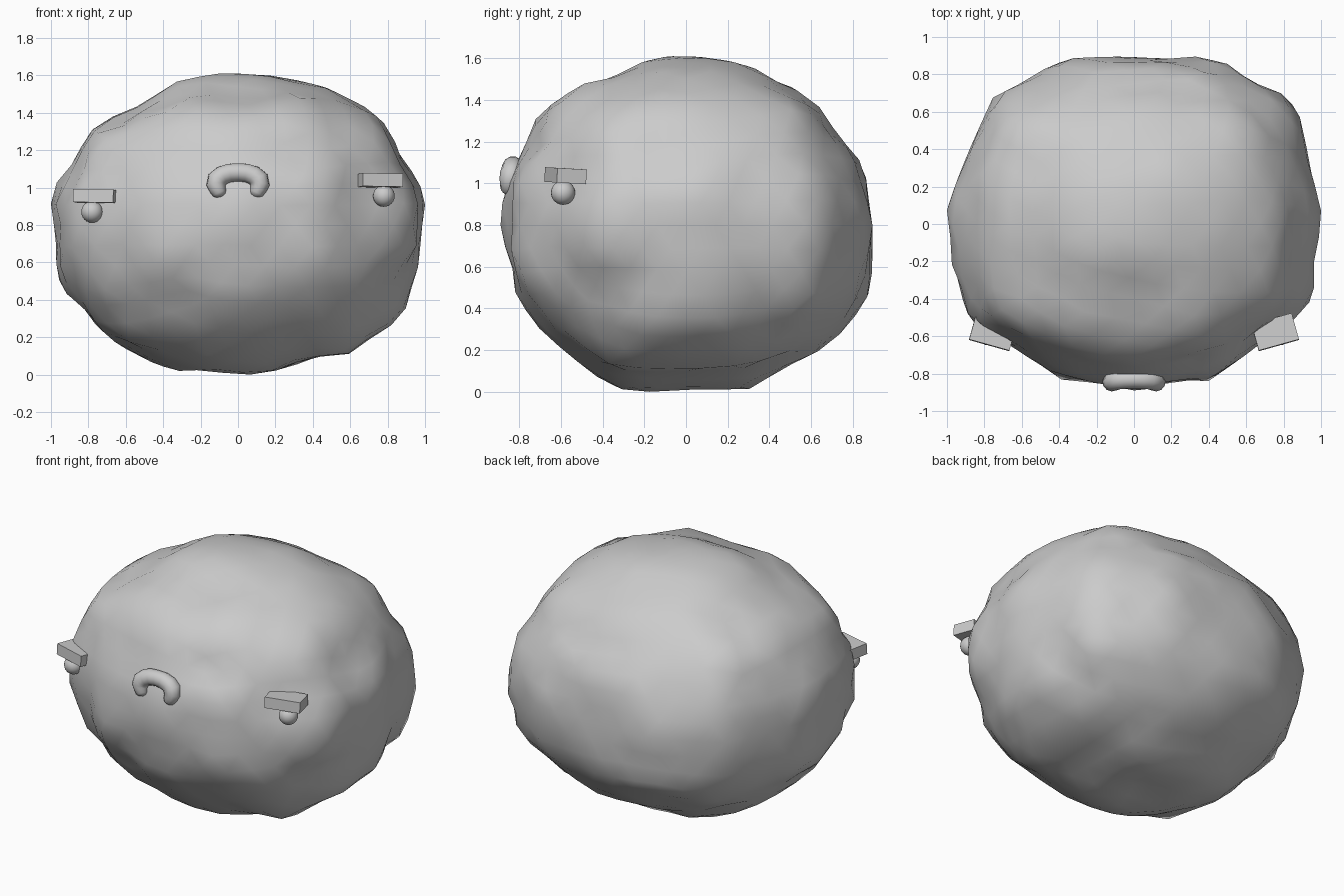
import bpy, bmesh, math
from mathutils import Vector, noise

if "Cube" in bpy.data.objects:
    bpy.data.objects.remove(bpy.data.objects["Cube"])

AX = Vector((1.0, 0.88, 0.80))
CENTRE_Z = 0.805

# Outline points of the boulder in the three main planes
FRONT = [(0, 1.61), (.24, 1.58), (.46, 1.54), (.6, 1.47), (.72, 1.41), (.8, 1.32), (.87, 1.15),
         (.97, 1.02), (1, .9), (.95, .78), (.97, .65), (.93, .48), (.88, .32), (.73, .22),
         (.58, .11), (.42, .11), (.25, .04), (.13, .01), (-.11, .05), (-.33, .02), (-.5, .1),
         (-.7, .21), (-.83, .37), (-.93, .45), (-.97, .56), (-.95, .77), (-1, .9),
         (-.97, 1.03), (-.86, 1.15), (-.8, 1.3), (-.7, 1.36), (-.55, 1.42), (-.43, 1.5),
         (-.32, 1.57)]
SIDE = [(-.03, 1.61), (.3, 1.56), (.38, 1.5), (.52, 1.46), (.64, 1.36), (.72, 1.22), (.82, 1.12),
        (.86, 1), (.86, .85), (.89, .73), (.88, .5), (.78, .33), (.64, .21), (.45, .13),
        (.31, .02), (.2, .02), (0, .05), (-.24, 0), (-.35, .03), (-.5, .15), (-.73, .35),
        (-.82, .5), (-.82, .62), (-.89, .85), (-.86, .97), (-.81, 1.08), (-.76, 1.2),
        (-.7, 1.34), (-.52, 1.45), (-.38, 1.48), (-.16, 1.6)]
TOP = [(0, .88), (.22, .87), (.37, .9), (.53, .84), (.62, .76), (.8, .69), (.88, .6), (.91, .45),
       (.95, .25), (1, 0), (.95, -.15), (.95, -.4), (.87, -.5), (.65, -.64), (.4, -.82),
       (.2, -.82), (0, -.88), (-.2, -.82), (-.38, -.81), (-.65, -.64), (-.9, -.5), (-.92, -.35),
       (-.97, -.2), (-.95, -.15), (-1, 0), (-.97, .2), (-.91, .3), (-.83, .5), (-.76, .67),
       (-.6, .75), (-.36, .88)]


def polar(points, a, b, off):
    """Outline as sorted (angle, relative radius), wrapped around once."""
    out = []
    for u, v in points:
        p = Vector((u / AX[a], (v - off) / AX[b]))
        out.append((math.atan2(p.y, p.x), p.length))
    out.sort()
    t = 2 * math.pi
    return [(out[-1][0] - t, out[-1][1])] + out + [(out[0][0] + t, out[0][1])]


def sample(table, ang):
    for (a0, r0), (a1, r1) in zip(table, table[1:]):
        if a0 <= ang <= a1 and a1 > a0:
            return r0 + (r1 - r0) * (ang - a0) / (a1 - a0)
    return 1.0


PLANES = [(0, 2, 1, polar(FRONT, 0, 2, CENTRE_Z)),
          (1, 2, 0, polar(SIDE, 1, 2, CENTRE_Z)),
          (0, 1, 2, polar(TOP, 0, 1, 0))]

# Lumps and hollows away from the main planes: direction, height
LUMPS = [((-.36, -.59, .8), .04), ((.36, -.59, .8), .04), ((.35, -.85, -.15), .035),
         ((-.35, -.85, -.15), .035), ((.2, -.9, -.6), -.03), ((-.2, -.9, -.6), -.03),
         ((.85, -.42, -.35), -.05), ((.85, -.4, 0), .03), ((.5, -.4, -.7), .03),
         ((.7, .6, -.4), .05), ((.75, .35, -.65), .02), ((.8, .35, .4), .03),
         ((-.6, .5, .6), .03), ((.5, .6, .6), .03), ((-.6, .6, -.5), .03),
         ((.65, -.4, .6), .025), ((-.65, -.4, .5), .03), ((-.5, -.4, -.7), .02)]
LUMPS = [(Vector(d).normalized(), h) for d, h in LUMPS]


def radius(d):
    total = weight = 0
    off_plane = 1
    for a, b, n, table in PLANES:
        w = 1 / (d[n] ** 2 + .012)
        total += w * sample(table, math.atan2(d[b], d[a]))
        weight += w
        off_plane = min(off_plane, abs(d[n]) * 4)
    bump = sum(h * math.exp(-(d - c).length_squared / .035) for c, h in LUMPS)
    bump += .045 * noise.noise(d * 4.6 + Vector((3.1, 7.7, 1.3))) + .004
    return total / weight + bump * off_plane


def finish(name, bm, smooth=True):
    me = bpy.data.meshes.new(name)
    bm.to_mesh(me)
    bm.free()
    for p in me.polygons:
        p.use_smooth = smooth
    ob = bpy.data.objects.new(name, me)
    bpy.context.collection.objects.link(ob)
    return ob


# Boulder body, fitted to its overall size
bm = bmesh.new()
bmesh.ops.create_icosphere(bm, subdivisions=4, radius=1)
for v in bm.verts:
    d = v.co.normalized()
    v.co = Vector(d[i] * AX[i] * radius(d) for i in range(3))
for i, (lo, hi) in enumerate(((-1, 1), (-.89, .895), (0, 1.61))):
    a = min(v.co[i] for v in bm.verts)
    b = max(v.co[i] for v in bm.verts)
    for v in bm.verts:
        v.co[i] = lo + (v.co[i] - a) * (hi - lo) / (b - a)
finish("boulder_body", bm)

# Eyes and block brows, the left pair sits a little lower
for side, name, z in ((1, "right", .955), (-1, "left", .87)):
    bm = bmesh.new()
    bmesh.ops.create_uvsphere(bm, u_segments=24, v_segments=12, radius=.058)
    eye = finish(name + "_eye", bm)
    eye.location = (side * .78, -.59, z)
    bm = bmesh.new()
    bmesh.ops.create_cube(bm, size=1)
    brow = finish(name + "_brow", bm, False)
    brow.scale = (.223, .146, .07)
    brow.location = (side * .755, -.578, z + .082)
    brow.rotation_euler = (math.radians(-3), math.radians(1), side * math.radians(15.6))

# Frowning mouth: a bent tube with rounded ends
cu = bpy.data.curves.new("mouth", 'CURVE')
cu.dimensions = '3D'
cu.bevel_depth = .052
cu.bevel_resolution = 4
cu.use_fill_caps = True
half = [(.09, .95, .1), (.092, .956, .5), (.098, .968, .72), (.108, .99, .85), (.117, 1.015, 1),
        (.11, 1.044, 1.05), (.085, 1.065, 1), (.045, 1.078, .98)]
path = [(-x, z, r) for x, z, r in half] + [(0, 1.081, .95)] + half[::-1]
sp = cu.splines.new('POLY')
sp.points.add(len(path) - 1)
for p, (x, z, r) in zip(sp.points, path):
    p.co = (x, -.855 + (z - .96) * .2, z, 1)
    p.radius = r
sp.use_smooth = True
bpy.context.collection.objects.link(bpy.data.objects.new("mouth", cu))
